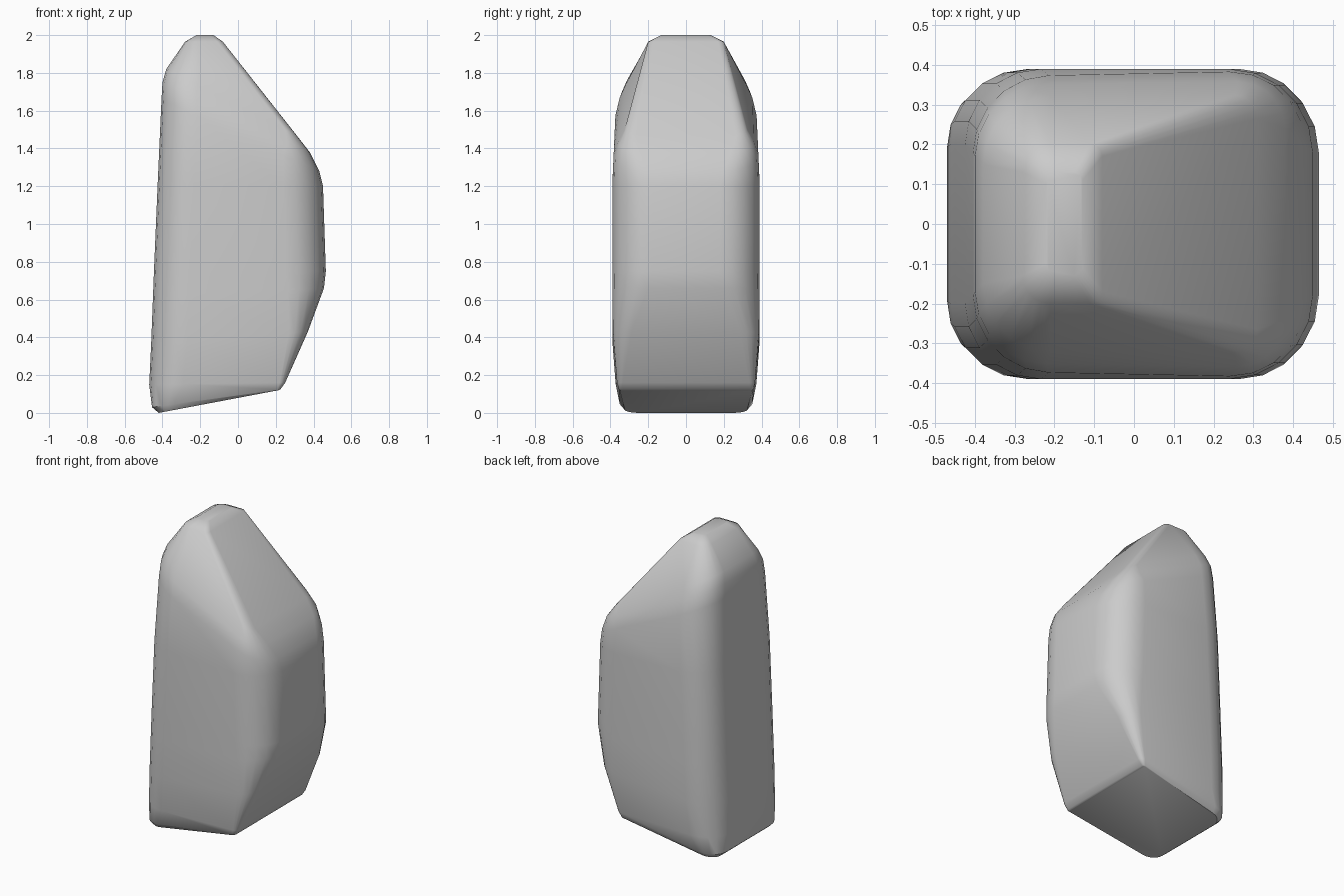
import bpy, bmesh, math

cube = bpy.data.objects.get("Cube")
if cube:
    bpy.data.objects.remove(cube, do_unlink=True)

SEG = 5  # steps around each rounded corner

# Tilted rings, bottom to top. Each end: x, z, half width, corner radius
RINGS = [
    ((-.42, .0, .32, .08), (.215, .12, .35, .01)),
    ((-.455, .03, .35, .12), (.225, .125, .355, .015)),
    ((-.47, .15, .375, .18), (.25, .16, .365, .03)),
    ((-.46, .36, .39, .19), (.37, .43, .388, .10)),
    ((-.45, .62, .39, .19), (.455, .66, .39, .19)),
    ((-.445, .75, .39, .19), (.465, .75, .39, .21)),
    ((-.425, 1.22, .39, .19), (.45, 1.2, .39, .21)),
    ((-.405, 1.66, .37, .19), (.43, 1.28, .387, .19)),
    ((-.40, 1.75, .35, .18), (.38, 1.38, .36, .12)),
    ((-.38, 1.82, .32, .17), (.31, 1.47, .325, .06)),
    ((-.28, 1.965, .20, .07), (-.08, 1.965, .20, .03)),
    ((-.22, 2.0, .13, .03), (-.13, 2.0, .13, .02)),
]


def ring_points(left, right):
    """Rounded outline whose width and height blend from left to right."""
    (xl, zl, wl, rl), (xr, zr, wr, rr) = left, right
    half = []
    for x, r, side, w in ((xl, rl, -1, wl), (xr, rr, 1, wr)):
        arc = []
        for i in range(SEG + 1):
            a = math.pi / 2 * i / SEG
            arc.append((x - side * r * (1 - math.cos(a)),
                        r * (1 - math.sin(a))))
        half += arc if side < 0 else arc[::-1]
    pts = []
    for x, inset in half:
        t = (x - xl) / (xr - xl)
        pts.append((x, wl + (wr - wl) * t - inset, zl + (zr - zl) * t))
    return pts + [(x, -y, z) for x, y, z in reversed(pts)]


# Loft the boulder body through its rings
bm = bmesh.new()
loops = [[bm.verts.new(p) for p in ring_points(*r)] for r in RINGS]
for low, high in zip(loops, loops[1:]):
    n = len(low)
    for i in range(n):
        j = (i + 1) % n
        bm.faces.new((low[i], low[j], high[j], high[i]))
bm.faces.new(loops[0])
bm.faces.new(loops[-1])
bmesh.ops.recalc_face_normals(bm, faces=bm.faces)

mesh = bpy.data.meshes.new("standing_stone")
bm.to_mesh(mesh)
bm.free()
stone = bpy.data.objects.new("standing_stone", mesh)
bpy.context.collection.objects.link(stone)

# Plain grey stone
grey = bpy.data.materials.new("stone_grey")
grey.use_nodes = True
colour = (.6, .6, .6, 1)
grey.diffuse_color = colour
grey.node_tree.nodes["Principled BSDF"].inputs["Base Color"].default_value = colour
mesh.materials.append(grey)

bpy.context.view_layer.objects.active = stone
stone.select_set(True)
bpy.ops.object.shade_smooth_by_angle(angle=math.radians(40))
